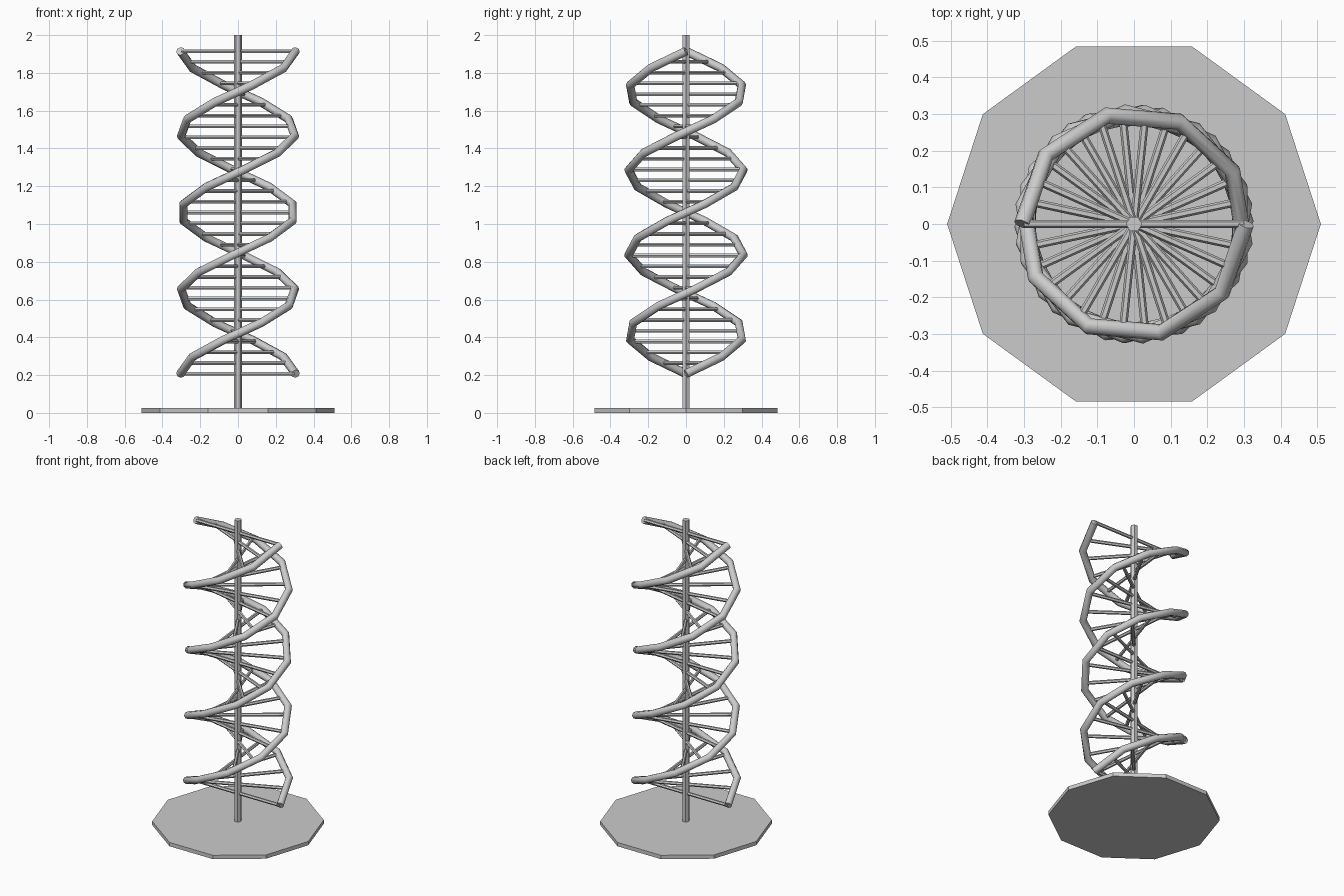
import bpy
from math import sin, cos, pi, radians

if "Cube" in bpy.data.objects:
    bpy.data.objects.remove(bpy.data.objects["Cube"])

R, Z0, Z1, TURNS = 0.305, 0.207, 1.915, 2


def prism(name, sides, radius, depth, loc, rot):
    bpy.ops.mesh.primitive_cylinder_add(vertices=sides, radius=radius, depth=depth,
                                        location=loc, rotation=rot)
    ob = bpy.context.object
    ob.name = name
    return ob


def strand(name, phase, segments=19, radius=0.023):
    cu = bpy.data.curves.new(name, 'CURVE')
    cu.dimensions = '3D'
    cu.bevel_depth = radius
    cu.bevel_resolution = 2
    cu.use_fill_caps = True
    sp = cu.splines.new('POLY')
    sp.points.add(segments)
    for i, p in enumerate(sp.points):
        t = i / segments
        a = phase + 2 * pi * TURNS * t
        p.co = (R * cos(a), R * sin(a), Z0 + (Z1 - Z0) * t, 1)
    ob = bpy.data.objects.new(name, cu)
    bpy.context.collection.objects.link(ob)
    bpy.ops.object.select_all(action='DESELECT')
    ob.select_set(True)
    bpy.context.view_layer.objects.active = ob
    bpy.ops.object.convert(target='MESH')
    bpy.ops.object.shade_smooth_by_angle(angle=radians(50))


# Base plate and central pole
prism("base_plate", 10, 0.51, 0.025, (0, 0, 0.0125), (0, 0, pi / 2))
prism("center_pole", 6, 0.022, 2.0, (0, 0, 1.0), (0, 0, pi / 2))

# Two opposite helix strands
strand("helix_strand_a", 0)
strand("helix_strand_b", pi)

# Rungs joining the strands
RUNGS = 30
for k in range(RUNGS + 1):
    t = k / RUNGS
    prism(f"rung_{k:02d}", 6, 0.011, 2 * R - 0.01, (0, 0, Z0 + (Z1 - Z0) * t),
          (0, pi / 2, 2 * pi * TURNS * t))
